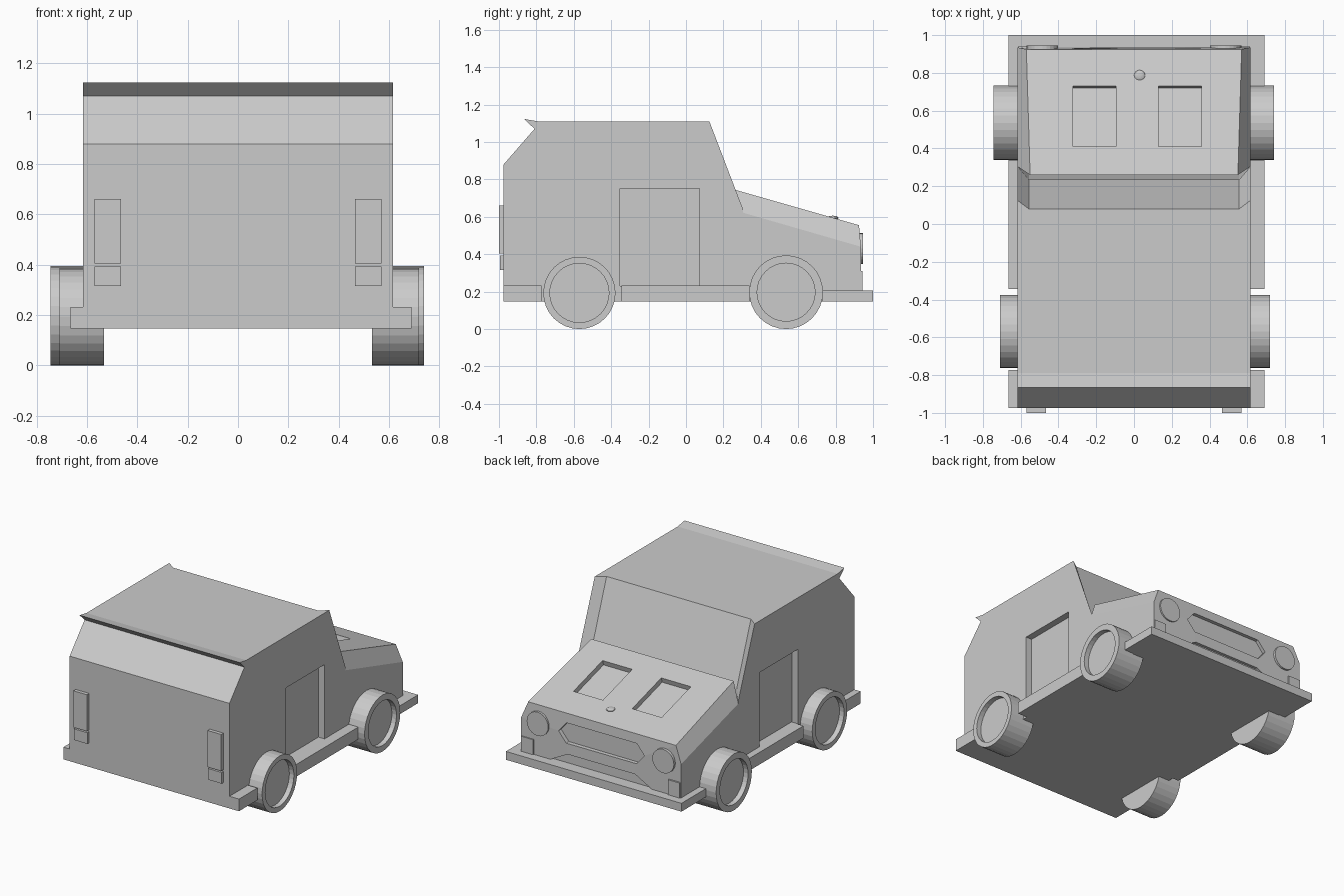
import bpy, bmesh, math
from mathutils import Matrix, Vector

old = bpy.data.objects.get("Cube")
if old:
    bpy.data.objects.remove(old, do_unlink=True)

paint = bpy.data.materials.new("plain grey")
paint.use_nodes = True
grey = (0.6, 0.6, 0.6, 1)
paint.diffuse_color = grey
paint.node_tree.nodes["Principled BSDF"].inputs["Base Color"].default_value = grey


def finish(name, bm):
    bmesh.ops.recalc_face_normals(bm, faces=bm.faces)
    mesh = bpy.data.meshes.new(name)
    bm.to_mesh(mesh)
    bm.free()
    mesh.materials.append(paint)
    ob = bpy.data.objects.new(name, mesh)
    bpy.context.scene.collection.objects.link(ob)
    return ob


def loft(name, rings):
    """Skin a row of matching cross-sections and cap both ends."""
    bm = bmesh.new()
    rows = [[bm.verts.new(p) for p in ring] for ring in rings]
    n = len(rows[0])
    for a, b in zip(rows, rows[1:]):
        for i in range(n):
            j = (i + 1) % n
            bm.faces.new((a[i], a[j], b[j], b[i]))
    bm.faces.new(rows[0])
    bm.faces.new(rows[-1])
    return finish(name, bm)


def box(name, x0, x1, y0, y1, z0, z1):
    ring = [(y0, z0), (y1, z0), (y1, z1), (y0, z1)]
    return loft(name, [[(x, y, z) for y, z in ring] for x in (x0, x1)])


def prism_y(name, outline, y0, y1):
    return loft(name, [[(x, y, z) for x, z in outline] for y in (y0, y1)])


def cut(target, cutter):
    cutter.hide_render = True
    mod = target.modifiers.new(cutter.name, "BOOLEAN")
    mod.operation = "DIFFERENCE"
    mod.solver = "EXACT"
    mod.object = cutter
    bpy.context.view_layer.objects.active = target
    bpy.ops.object.modifier_apply(modifier=mod.name)
    bpy.data.objects.remove(cutter, do_unlink=True)


def lathe_x(name, profile, centre, segments=32):
    """Spin (x, radius) points about an axis along x."""
    rings = []
    for x, r in profile:
        rings.append([(x, centre[0] + r * math.cos(math.tau * i / segments),
                       centre[1] + r * math.sin(math.tau * i / segments))
                      for i in range(segments)])
    return loft(name, rings)


W = 0.617      # half width of the body
IN = 0.557     # half width of the windscreen

# Cab with rear slope, roof lip and a windscreen set back between the pillars
back = [(-0.975, 0.16), (-0.975, 0.88), (-0.81, 1.07), (-0.865, 1.123), (-0.79, 1.11)]
outer = back + [(0.125, 1.11), (0.305, 0.64), (0.305, 0.16)]
inner = back + [(0.08, 1.11), (0.235, 0.69), (0.305, 0.16)]
cab = loft("cab", [[(x, y, z) for y, z in prof] for x, prof in
                   ((-W, outer), (-IN, inner), (IN, inner), (W, outer))])
for s in (-1, 1):
    x0, x1 = sorted((s * 0.57, s * 0.7))
    cut(cab, box("door_cutter", x0, x1, -0.353, 0.073, 0.23, 0.75))


# Bonnet with chamfered upper edges
def bonnet_ring(y_top, y_low, top, shoulder, inset):
    half = [(W, y_low, 0.16), (W, y_low, shoulder), (inset, y_top, top)]
    return half + [(-x, y, z) for x, y, z in reversed(half)]


bonnet = loft("bonnet", [bonnet_ring(0.26, 0.305, 0.745, 0.622, 0.55),
                         bonnet_ring(0.925, 0.935, 0.555, 0.44, 0.57)])

# Two sunken panels following the bonnet slope
slope = math.atan2(0.19, 0.665)
for x in (-0.21, 0.243):
    panel = box("panel_cutter", -0.114, 0.114, -0.167, 0.167, -0.035, 0.1)
    z = 0.745 - (0.57 - 0.26) * math.tan(slope)
    panel.data.transform(Matrix.Translation((x, 0.57, z)) @ Matrix.Rotation(-slope, 4, "X"))
    cut(bonnet, panel)

# Grille and lower intake
grille = [(-0.33, 0.42), (-0.27, 0.49), (0.27, 0.49), (0.33, 0.42), (0.27, 0.35), (-0.27, 0.35)]
cut(bonnet, prism_y("grille_cutter", grille, 0.905, 1.1))
intake = [(-0.4, 0.2), (-0.26, 0.275), (0.26, 0.275), (0.4, 0.2)]
cut(bonnet, prism_y("intake_cutter", intake, 0.915, 1.1))

# Bonnet button
bm = bmesh.new()
bmesh.ops.create_uvsphere(bm, u_segments=16, v_segments=8, radius=0.03)
bmesh.ops.scale(bm, vec=(1, 1, 0.4), verts=bm.verts)
bmesh.ops.translate(bm, vec=(0.03, 0.785, 0.594), verts=bm.verts)
finish("bonnet_button", bm)

# Lamps at both ends
for side, s in (("left", 1), ("right", -1)):
    disc = [(s * 0.485 + 0.083 * math.cos(math.tau * i / 24),
             0.43 + 0.083 * math.sin(math.tau * i / 24)) for i in range(24)]
    prism_y(side + "_headlight", disc, 0.9, 0.945)
    x0, x1 = sorted((s * 0.52, s * 0.612))
    box(side + "_corner_lamp", x0, x1, 0.9, 0.943, 0.2, 0.31)
    x0, x1 = sorted((s * 0.466, s * 0.57))
    box(side + "_tail_lamp", x0, x1, -1.0, -0.96, 0.405, 0.66)
    box(side + "_reverse_lamp", x0, x1, -0.995, -0.96, 0.315, 0.393)

# Floor, bumpers and sills, leaving gaps for the wheels
L, R = -0.665, 0.69
box("floor", -W, W, -0.975, 0.98, 0.147, 0.2)
box("rear_bumper", L, R, -0.975, -0.772, 0.147, 0.232)
box("sills", L, R, -0.345, 0.34, 0.147, 0.232)
box("front_bumper", L, R, 0.73, 1.0, 0.147, 0.205)

# Wheels with sunken hubs
for end, y, radius, hub, outs in (("front", 0.535, 0.197, 0.155, (-0.745, 0.74)),
                                  ("rear", -0.57, 0.193, 0.158, (-0.71, 0.72))):
    for out in outs:
        s = 1 if out > 0 else -1
        prof = [(s * 0.532, radius), (out, radius), (out, hub), (out - s * 0.035, hub)]
        lathe_x(("left_" if s > 0 else "right_") + end + "_wheel", prof, (y, radius))
